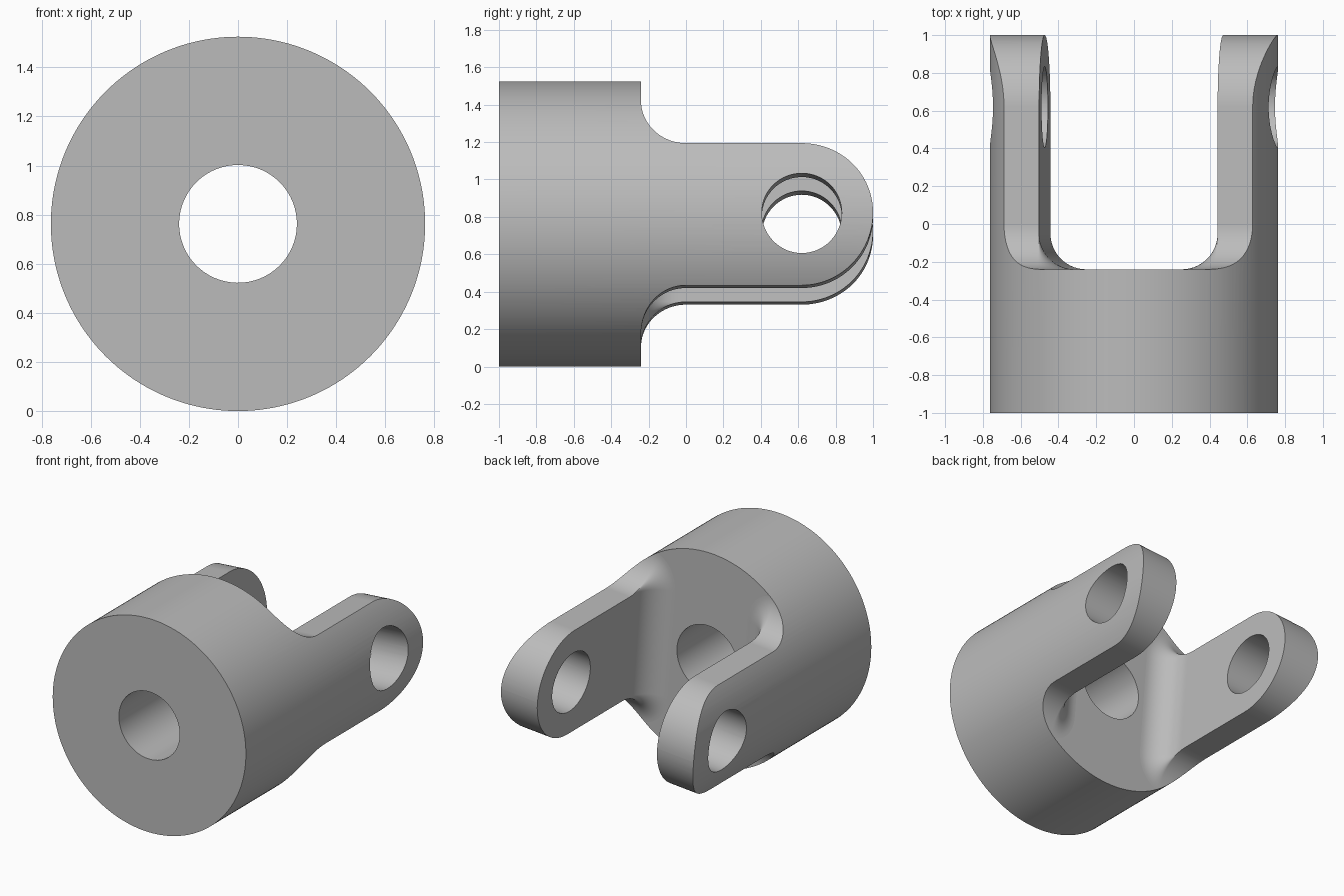
import bpy, bmesh
from math import sin, cos, pi, sqrt, radians
from mathutils import Matrix

cube = bpy.data.objects.get("Cube")
if cube:
    bpy.data.objects.remove(cube, do_unlink=True)

R = 0.7625            # body radius
H = 0.381             # half height of an arm
INNER = 0.474         # distance from axis to the inner arm face
FLOOR = -0.24         # floor between the arms
R_SIDE, R_IN = 0.24, 0.19   # fillets at the arm root
HOLE_Y, HOLE_R, BORE_R = 1 - H, 0.214, 0.24
TILT = radians(-4.5)

steel = bpy.data.materials.new("steel grey")
steel.use_nodes = True
grey = (0.5, 0.5, 0.5, 1)
steel.diffuse_color = grey
steel.node_tree.nodes["Principled BSDF"].inputs["Base Color"].default_value = grey


def to_object(bm, name):
    bmesh.ops.recalc_face_normals(bm, faces=bm.faces[:])
    mesh = bpy.data.meshes.new(name)
    bm.to_mesh(mesh)
    bm.free()
    mesh.materials.append(steel)
    obj = bpy.data.objects.new(name, mesh)
    bpy.context.collection.objects.link(obj)
    return obj


def cylinder(name, radius, length, centre, axis, sides):
    bm = bmesh.new()
    turn = Matrix.Rotation(pi / 2, 4, 'X' if axis == 'Y' else 'Y')
    bmesh.ops.create_cone(bm, cap_ends=True, segments=sides, radius1=radius, radius2=radius,
                          depth=length, matrix=Matrix.Translation(centre) @ turn)
    return to_object(bm, name)


def fillet(y, r):
    """Widening of the arm root at height y for a fillet of radius r."""
    t = min(max(FLOOR + r - y, 0), r)
    return r - sqrt(r * r - t * t)


def section(side, y, half):
    """Arm cross-section whose inner corners are rounded as the root widens."""
    a, b = fillet(y, R_IN), fillet(y, R_SIDE)
    corner = [(INNER - a * sin(k * pi / 16), half + b * cos(k * pi / 16)) for k in range(9)]
    pts = [(0.9, half + b)] + corner + [(x, -z) for x, z in reversed(corner)] + [(0.9, -half - b)]
    return [(side * x, y, z) for x, z in pts]


def arm(name, side):
    # widened root, straight shank, rounded tip
    levels = [(FLOOR - 0.1, H)]
    levels += [(FLOOR + R_SIDE * (1 - cos(k * pi / 40)), H) for k in range(21)]
    levels += [(HOLE_Y + H * sin(k * pi / 64), max(H * cos(k * pi / 64), 0.001)) for k in range(33)]
    bm = bmesh.new()
    rings = [[bm.verts.new(p) for p in section(side, y, half)] for y, half in levels]
    n = len(rings[0])
    for lo, hi in zip(rings, rings[1:]):
        for i in range(n):
            j = (i + 1) % n
            bm.faces.new((lo[i], lo[j], hi[j], hi[i]))
    bm.faces.new(rings[0])
    bm.faces.new(rings[-1])
    bmesh.ops.remove_doubles(bm, verts=bm.verts[:], dist=1e-5)
    return to_object(bm, name)


def boolean(target, cutter, operation):
    mod = target.modifiers.new(operation.lower(), 'BOOLEAN')
    mod.operation, mod.object, mod.solver = operation, cutter, 'EXACT'
    bpy.context.view_layer.objects.active = target
    bpy.ops.object.modifier_apply(modifier=mod.name)
    bpy.data.objects.remove(cutter, do_unlink=True)


# Envelope: solid base block with two arms
bm = bmesh.new()
bmesh.ops.create_cube(bm, size=1, matrix=Matrix.Translation((0, FLOOR - 0.5, 0)) @ Matrix.Diagonal((2, 1, 2, 1)))
envelope = to_object(bm, "envelope")
for arm_name, s in (("left_arm", 1), ("right_arm", -1)):
    boolean(envelope, arm(arm_name, s), 'UNION')

# Round bar trimmed to the envelope, then bored and cross-drilled
yoke = cylinder("clevis_yoke", R, 2.2, (0, 0.1, 0), 'Y', 160)
boolean(yoke, envelope, 'INTERSECT')
boolean(yoke, cylinder("bore", BORE_R, 3, (0, 0, 0), 'Y', 64), 'DIFFERENCE')
boolean(yoke, cylinder("pin_hole", HOLE_R, 3, (0, HOLE_Y, 0), 'X', 64), 'DIFFERENCE')

# Tilt about the long axis and stand on the ground
yoke.data.transform(Matrix.Translation((0, 0, R)) @ Matrix.Rotation(TILT, 4, 'Y'))
bpy.ops.object.select_all(action='DESELECT')
yoke.select_set(True)
bpy.context.view_layer.objects.active = yoke
bpy.ops.object.shade_smooth_by_angle(angle=radians(30))
weighted = yoke.modifiers.new("even_shading", 'WEIGHTED_NORMAL')
weighted.keep_sharp = True
